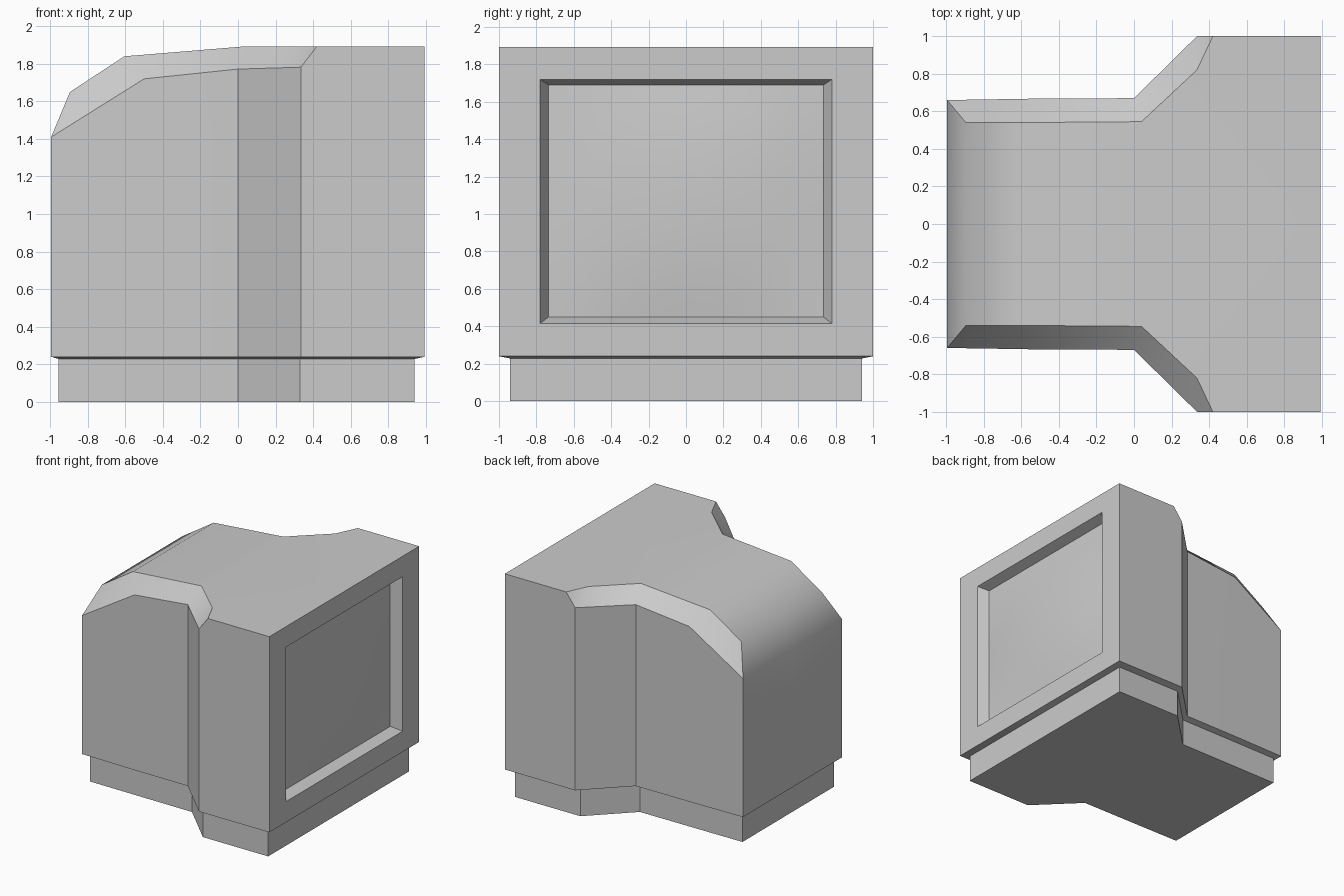
import bpy, bmesh, math
from mathutils import Vector

if "Cube" in bpy.data.objects:
    bpy.data.objects.remove(bpy.data.objects["Cube"])


def finish(name, bm, angle):
    mesh = bpy.data.meshes.new(name)
    bm.to_mesh(mesh)
    bm.free()
    ob = bpy.data.objects.new(name, mesh)
    bpy.context.collection.objects.link(ob)
    bpy.ops.object.select_all(action='DESELECT')
    ob.select_set(True)
    bpy.context.view_layer.objects.active = ob
    bpy.ops.object.shade_smooth_by_angle(angle=math.radians(angle))
    return ob


def mirror_y(bm):
    geom = bm.verts[:] + bm.edges[:] + bm.faces[:]
    copy = bmesh.ops.duplicate(bm, geom=geom)["geom"]
    verts = [g for g in copy if isinstance(g, bmesh.types.BMVert)]
    bmesh.ops.scale(bm, vec=(1, -1, 1), verts=verts)
    bmesh.ops.remove_doubles(bm, verts=bm.verts[:], dist=0.0005)
    bmesh.ops.recalc_face_normals(bm, faces=bm.faces[:])


BACK, FRONT, TOP = -0.995, 0.993, 1.893
bm = bmesh.new()


def points(coords):
    return [bm.verts.new(c) for c in coords]


# Half outlines of the shell and of the inset plinth, from back to front
shell = [(BACK, 0), (BACK, .66), (-.5, .668), (0, .67), (.335, 1), (FRONT, 1), (FRONT, 0)]
plinth = [(-.955, 0), (-.955, .61), (-.5, .613), (0, .615), (.33, .94), (.94, .94), (.94, 0)]

floor = points((x, y, 0) for x, y in plinth)
ledge = points((x, y, .228) for x, y in plinth)
lower = points((x, y, .24) for x, y in shell)
bm.faces.new(floor)
for a, b in ((floor, ledge), (ledge, lower)):
    for i in range(6):
        bm.faces.new((a[i], a[i + 1], b[i + 1], b[i]))

# Wall tops, chamfer crest and centreline of the crown
wall = points((x, y, z) for (x, y), z in zip(shell, (1.41, 1.41, 1.72, 1.772, 1.782, TOP, TOP)))
crest = points([(-.895, .54, 1.65), (-.605, .54, 1.84), (.04, .545, TOP),
                (.335, .82, TOP), (.42, 1, TOP)])
mid = points((v.co.x, 0, v.co.z) for v in crest[:3])
for i in range(4):
    bm.faces.new((lower[i], lower[i + 1], wall[i + 1], wall[i]))
bm.faces.new((lower[4], lower[5], wall[5], crest[4], wall[4]))
for i in range(1, 4):
    bm.faces.new((wall[i], wall[i + 1], crest[i], crest[i - 1]))
bm.faces.new((wall[4], crest[4], crest[3]))
bm.faces.new((wall[0], wall[1], crest[0], mid[0]))
for i in range(2):
    bm.faces.new((mid[i], crest[i], crest[i + 1], mid[i + 1]))
bm.faces.new((mid[2], crest[2], crest[3], crest[4], wall[5], wall[6]))

# Front frame and the tapered recess around the screen
DEEP = FRONT - .085
rim = points([(FRONT, 0, .415), (FRONT, .78, .415), (FRONT, .78, 1.72), (FRONT, 0, 1.72)])
seat = points([(DEEP, 0, .45), (DEEP, .735, .45), (DEEP, .735, 1.69), (DEEP, 0, 1.69)])
outer = [lower[6], lower[5], wall[5], wall[6]]
for a, b in ((outer, rim), (rim, seat)):
    for i in range(3):
        bm.faces.new((a[i], a[i + 1], b[i + 1], b[i]))
mirror_y(bm)
finish("monitor_housing", bm, 38)

# Gently bulged screen glass
bm = bmesh.new()
N = 8
grid = []
for j in range(N + 1):
    v = 2 * j / N - 1
    grid.append(points((DEEP + .045 * (1 - u * u) * (1 - v * v), .735 * u, 1.07 + .62 * v)
                       for u in (2 * i / N - 1 for i in range(N + 1))))
for j in range(N):
    for i in range(N):
        bm.faces.new((grid[j][i], grid[j][i + 1], grid[j + 1][i + 1], grid[j + 1][i]))
finish("screen", bm, 60)
